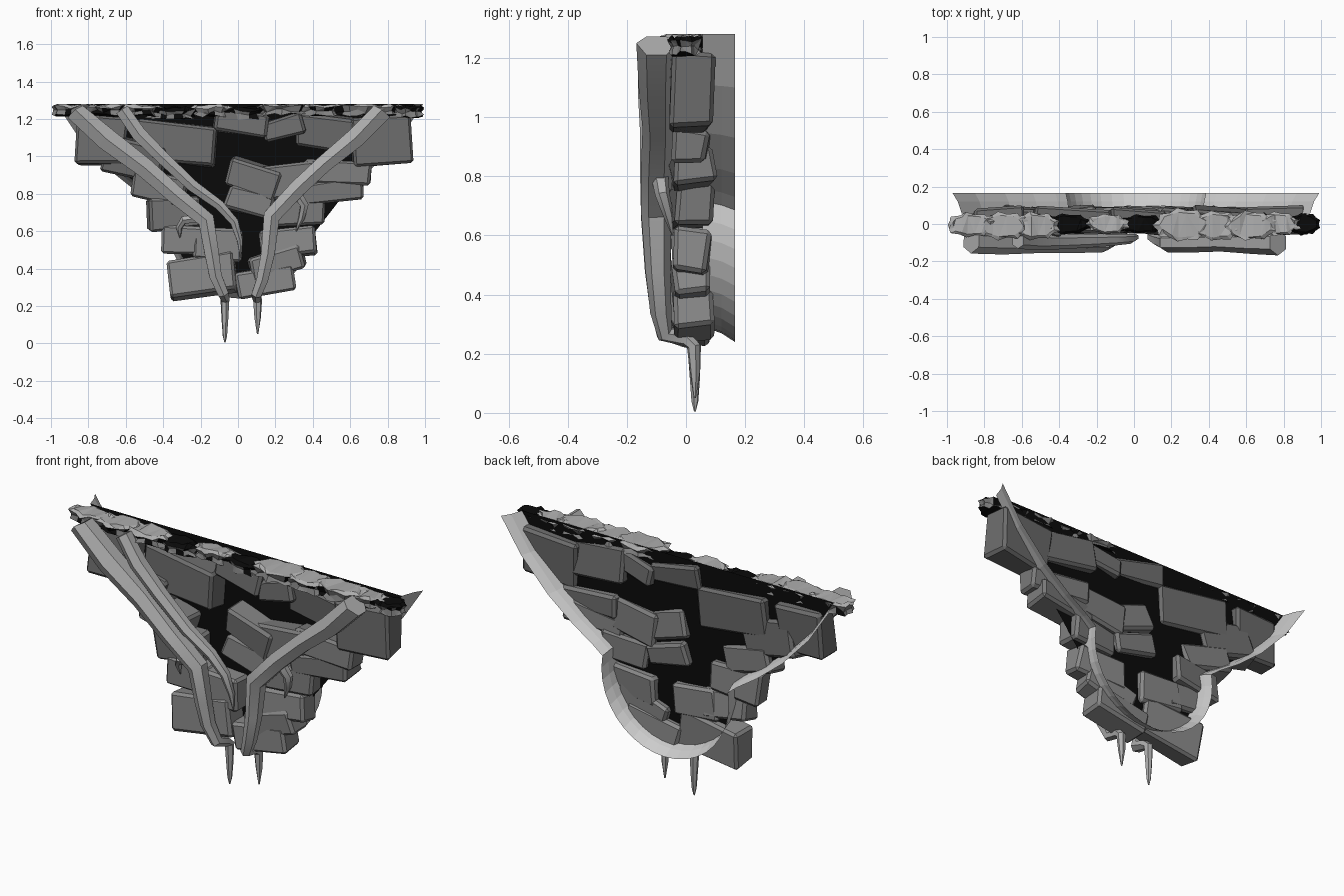
import bpy, bmesh, math, random
from mathutils import Vector, Matrix, Euler

random.seed(4)


def grey(name, v):
    m = bpy.data.materials.new(name)
    m.diffuse_color = (v, v, v, 1)
    return m


DARK = grey("dark_soil", 0.003)
STONE_TOP = grey("stone_upper", 0.15)
STONE_MID = grey("stone_middle", 0.20)
STONE_LOW = grey("stone_lower", 0.25)
ROOT = grey("root_bark", 0.42)
TURF = grey("turf_top", 0.42)
SKIRT = grey("turf_skirt", 0.22)
RIM = grey("rim", 0.6)


def finish(name, bm, mats, angle=0):
    bmesh.ops.recalc_face_normals(bm, faces=bm.faces)
    me = bpy.data.meshes.new(name)
    bm.to_mesh(me)
    bm.free()
    ob = bpy.data.objects.new(name, me)
    bpy.context.collection.objects.link(ob)
    for m in mats:
        me.materials.append(m)
    if angle:
        bpy.ops.object.select_all(action='DESELECT')
        ob.select_set(True)
        bpy.context.view_layer.objects.active = ob
        bpy.ops.object.shade_smooth_by_angle(angle=math.radians(angle))
    return ob


# Backing shell: funnel outline with round bowl, flared rim at the back
half = [(0.98, 1.28), (0.86, 1.1), (0.70, 0.93), (0.55, 0.81), (0.43, 0.73)]
half += [(0.38 * math.cos(a), 0.62 + 0.38 * math.sin(a))
         for a in [math.radians(10 - 100 * i / 10) for i in range(11)]]
outline = half + [(-x, z) for x, z in reversed(half[:-1])]
bm = bmesh.new()
rings = []
for y, s in ((0.165, 1.0), (0.12, 0.972), (0.085, 0.96), (0.055, 0.95)):
    rings.append([bm.verts.new((x * s + 0.01, y, 1.28 - (1.28 - z) * s)) for x, z in outline])
for a, b in zip(rings, rings[1:]):
    for i in range(len(a) - 1):
        bm.faces.new((a[i], a[i + 1], b[i + 1], b[i]))
back = bm.faces.new(rings[-1])
back.material_index = 1
bmesh.ops.triangulate(bm, faces=[back])
finish("backing_shell", bm, [RIM, DARK])


# Stone blocks: centre x, centre z, width, height, roll in degrees
def block(x, z, w, h, roll):
    bm = bmesh.new()
    bmesh.ops.create_cube(bm, size=1)
    d = random.uniform(0.115, 0.135)
    for v in bm.verts:
        v.co = Vector((v.co.x * w, v.co.y * d, v.co.z * h))
        v.co += Vector([random.uniform(-0.012, 0.012) for _ in range(3)])
    bmesh.ops.bevel(bm, geom=bm.edges[:], offset=0.014, segments=1, affect='EDGES')
    tilt = Euler((math.radians(random.uniform(-6, 6)), math.radians(-roll),
                  math.radians(random.uniform(-5, 5))))
    bm.transform(Matrix.Translation((x, 0.02, z)) @ tilt.to_matrix().to_4x4())
    mat = STONE_TOP if z > 0.95 else STONE_MID if z > 0.65 else STONE_LOW
    finish("stone_block", bm, [mat])


for b in [(-0.73, 1.08, 0.26, 0.25, -4), (-0.33, 1.07, 0.42, 0.21, -5),
          (-0.55, 0.99, 0.32, 0.20, -14), (0.02, 1.18, 0.30, 0.12, -8),
          (0.25, 1.16, 0.22, 0.11, 14), (0.50, 1.12, 0.38, 0.18, -7),
          (0.76, 1.08, 0.32, 0.24, 4), (0.08, 0.89, 0.28, 0.16, -18),
          (0.28, 0.87, 0.30, 0.18, 8), (0.53, 0.91, 0.36, 0.12, -2),
          (0.50, 0.82, 0.33, 0.11, 8), (0.06, 0.75, 0.25, 0.12, -14),
          (0.32, 0.70, 0.28, 0.16, 3), (0.27, 0.54, 0.29, 0.15, 4),
          (0.21, 0.43, 0.29, 0.14, 16), (0.14, 0.335, 0.31, 0.14, 9),
          (-0.19, 0.36, 0.36, 0.20, 8), (-0.11, 0.53, 0.26, 0.17, -6),
          (-0.28, 0.56, 0.25, 0.16, -4), (-0.34, 0.70, 0.28, 0.17, 4),
          (-0.42, 0.84, 0.29, 0.15, -14)]:
    block(*b)


# Roots: six-sided tapering tubes through (x, y, z, radius)
def root(name, pts, n=6):
    bm = bmesh.new()
    P = [Vector(p[:3]) for p in pts]
    prev = (P[1] - P[0]).normalized()
    side = prev.cross(Vector((0, 1, 0))).normalized()
    rings = []
    for i, p in enumerate(P):
        t = (P[min(i + 1, len(P) - 1)] - P[max(i - 1, 0)]).normalized()
        side = prev.rotation_difference(t) @ side
        prev = t
        up = t.cross(side)
        rings.append([bm.verts.new(p + pts[i][3] * (math.cos(a) * side + math.sin(a) * up))
                      for a in [math.tau * (k + 0.5) / n for k in range(n)]])
    for a, b in zip(rings, rings[1:]):
        for k in range(n):
            bm.faces.new((a[k], a[(k + 1) % n], b[(k + 1) % n], b[k]))
    bm.faces.new(rings[0])
    bm.faces.new(rings[-1])
    for v in bm.verts:
        v.co.z = min(v.co.z, 1.272)
    finish(name, bm, [ROOT], 35)


root("left_main_root", [(-0.87, -0.09, 1.25, 0.068), (-0.70, -0.095, 1.09, 0.068),
                        (-0.50, -0.095, 0.94, 0.06), (-0.33, -0.10, 0.79, 0.055),
                        (-0.17, -0.10, 0.66, 0.052), (-0.14, -0.095, 0.48, 0.044),
                        (-0.12, -0.085, 0.36, 0.038), (-0.08, -0.07, 0.27, 0.032),
                        (-0.07, 0.0, 0.245, 0.026), (-0.07, 0.028, 0.225, 0.024),
                        (-0.07, 0.03, 0.12, 0.018), (-0.07, 0.03, 0.04, 0.012),
                        (-0.07, 0.03, 0.004, 0.003)])
root("right_main_root", [(0.77, -0.10, 1.25, 0.068), (0.63, -0.10, 1.10, 0.06),
                         (0.46, -0.095, 0.96, 0.052), (0.32, -0.10, 0.83, 0.052),
                         (0.18, -0.10, 0.68, 0.052), (0.16, -0.095, 0.48, 0.042),
                         (0.13, -0.085, 0.34, 0.036), (0.10, -0.07, 0.265, 0.03),
                         (0.10, 0.0, 0.25, 0.026), (0.105, 0.026, 0.225, 0.024),
                         (0.105, 0.03, 0.14, 0.018), (0.105, 0.03, 0.05, 0.004)])
root("left_second_root", [(-0.62, -0.09, 1.25, 0.042), (-0.53, -0.095, 1.12, 0.045),
                          (-0.40, -0.095, 0.99, 0.04), (-0.24, -0.09, 0.84, 0.036),
                          (-0.10, -0.085, 0.74, 0.03), (-0.02, -0.08, 0.65, 0.026),
                          (0.01, -0.07, 0.55, 0.017), (0.015, -0.06, 0.46, 0.003)])
root("left_twig", [(-0.20, -0.09, 0.67, 0.025), (-0.29, -0.08, 0.66, 0.024),
                   (-0.315, -0.06, 0.62, 0.018), (-0.31, -0.05, 0.565, 0.003)])
root("right_twig", [(0.31, -0.09, 0.81, 0.03), (0.355, -0.08, 0.74, 0.025),
                    (0.34, -0.06, 0.67, 0.018), (0.31, -0.045, 0.60, 0.003)])


# Turf crust: ragged-edged clumps with a crumpled hanging skirt
def clump(x, y, rx, ry, top, mat=TURF):
    bm = bmesh.new()
    n = 18
    levels = []
    for z, s, j in ((top, 0.75, 0.05), (top - 0.012, 0.95, 0.13),
                    (top - 0.035, 0.78, 0.1), (top - 0.055, 0.9, 0.13)):
        ring = []
        for k in range(n):
            a = math.tau * k / n
            r = s + (j if k % 2 else -j) * random.uniform(0.3, 1)
            px = max(-0.995, min(0.995, x + rx * r * math.cos(a)))
            ring.append(bm.verts.new((px, y + ry * r * math.sin(a),
                                      min(1.28, z + random.uniform(-0.012, 0.008)))))
        levels.append(ring)
    for lv in range(3):
        a, b = levels[lv], levels[lv + 1]
        for k in range(n):
            f = bm.faces.new((a[k], a[(k + 1) % n], b[(k + 1) % n], b[k]))
            f.material_index = 0 if lv == 0 else 1 if random.random() < 0.75 else 2
    bm.faces.new(levels[0])
    bm.faces.new(levels[-1]).material_index = 2
    bmesh.ops.triangulate(bm, faces=bm.faces[:])
    finish("turf_clump", bm, [mat, SKIRT, DARK])


for c in [(-0.87, -0.005, 0.14, 0.065, 1.278), (-0.70, -0.01, 0.15, 0.075, 1.28),
          (-0.53, -0.01, 0.14, 0.075, 1.276), (-0.36, 0.0, 0.14, 0.055, 1.262, DARK),
          (-0.14, 0.0, 0.12, 0.055, 1.275), (0.04, 0.0, 0.14, 0.05, 1.26, DARK),
          (0.26, -0.005, 0.16, 0.09, 1.28), (0.44, -0.01, 0.15, 0.08, 1.278),
          (0.62, -0.01, 0.15, 0.08, 1.28), (0.77, 0.0, 0.12, 0.065, 1.274),
          (0.91, 0.0, 0.09, 0.06, 1.272, DARK)]:
    clump(*c)
